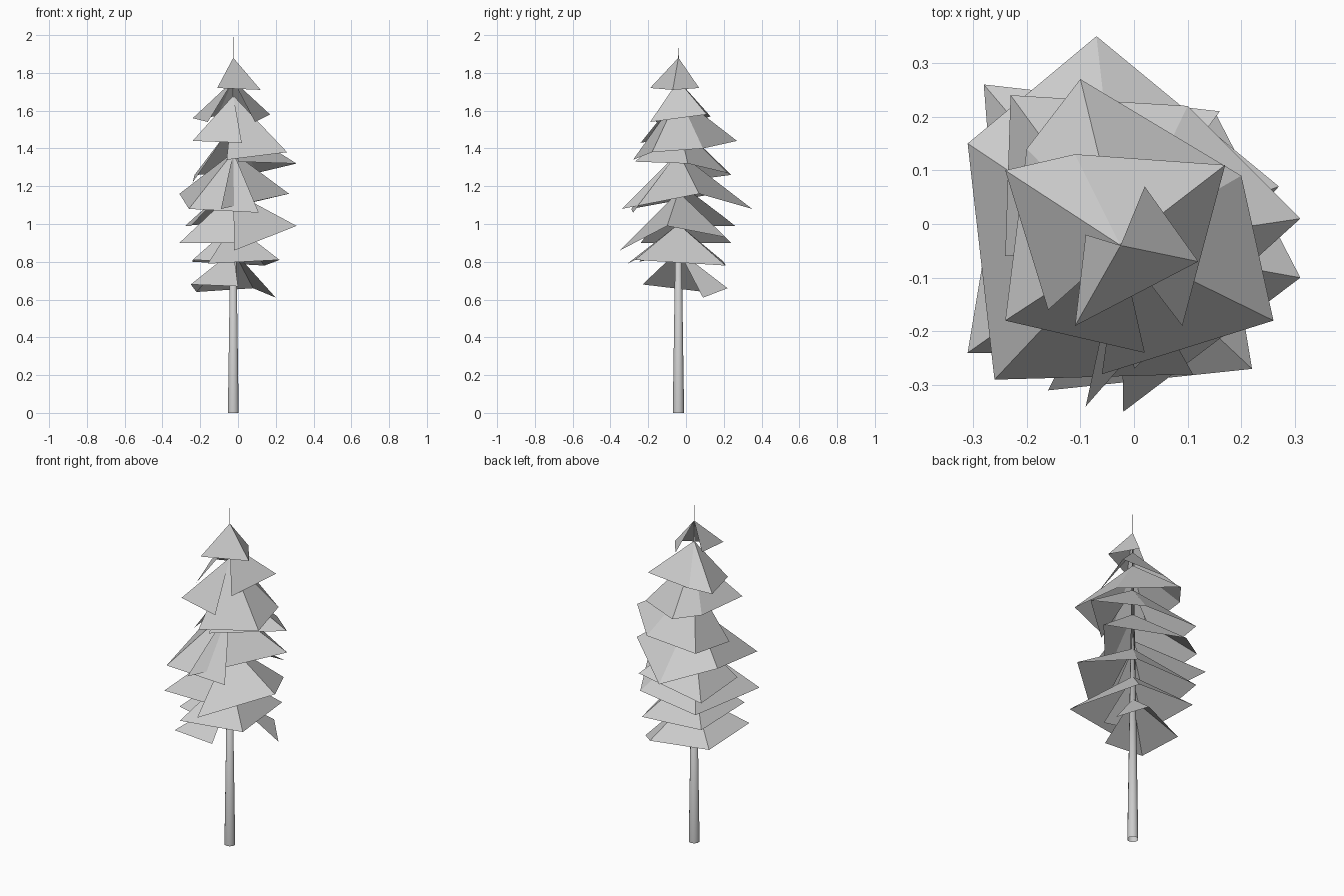
import bpy
import bmesh
from mathutils import Vector

default_cube = bpy.data.objects.get("Cube")
if default_cube:
    bpy.data.objects.remove(default_cube, do_unlink=True)

AXIS_X, AXIS_Y = -0.025, -0.04


def make_material(name, colour):
    material = bpy.data.materials.new(name)
    material.use_nodes = True
    material.diffuse_color = colour
    for node in material.node_tree.nodes:
        if node.type == "BSDF_PRINCIPLED":
            node.inputs["Base Color"].default_value = colour
    return material


light_grey = make_material("light grey", (0.6, 0.6, 0.6, 1))


def add_object(name, bm):
    mesh = bpy.data.meshes.new(name)
    bm.to_mesh(mesh)
    bm.free()
    mesh.materials.append(light_grey)
    created = bpy.data.objects.new(name, mesh)
    bpy.context.scene.collection.objects.link(created)
    return created


def add_bough_tier(name, apex_height, corners):
    """Folded skirt of boughs: a fan from the trunk to the drooping corners,
    counter-clockwise, whose two ends are left unjoined.
    All positions are given in hundredths of a unit."""
    bm = bmesh.new()
    apex = bm.verts.new((AXIS_X, AXIS_Y, apex_height / 100))
    rim = [bm.verts.new(Vector(corner) / 100) for corner in corners]
    for start, end in zip(rim, rim[1:]):
        bm.faces.new((apex, start, end))
    add_object(name, bm)


# Slender open-ended trunk tapering to a needle above the boughs
bm = bmesh.new()
bmesh.ops.create_cone(bm, cap_ends=False, segments=10,
                      radius1=0.03, radius2=0, depth=2)
bmesh.ops.translate(bm, verts=bm.verts, vec=(AXIS_X, AXIS_Y, 1))
trunk = add_object("trunk", bm)
bpy.context.view_layer.objects.active = trunk
trunk.select_set(True)
bpy.ops.object.shade_smooth_by_angle(angle=1)
trunk.select_set(False)

# Upper boughs
add_bough_tier("crown_boughs", 188, [
    (-9, -2, 172), (-11, -19, 172), (12, -7, 171), (2, 7, 172)])
add_bough_tier("second_boughs", 176, [
    (9, -19, 154), (17, 11, 158), (-11, 13, 157),
    (-24, 10, 156), (-16, -16, 154)])
add_bough_tier("third_boughs", 168, [
    (-6, -28, 134), (26, -18, 138), (20, 9, 140), (-10, 27, 144),
    (-20, 14, 144), (-24, -18, 144), (2, -24, 143)])

# Middle boughs
add_bough_tier("fourth_boughs", 153, [
    (0, -27, 133), (31, 1, 132), (10, 22, 127),
    (-23, 24, 126), (-24, -6, 122)])
add_bough_tier("fifth_boughs", 138, [
    (-9, -34, 108), (27, 7, 116), (-7, 35, 108),
    (-31, 15, 116), (-26, -29, 108), (11, -28, 106)])
add_bough_tier("sixth_boughs", 122, [
    (16, 21, 103), (-28, 26, 99), (-25, -12, 99)])

# Lower boughs
add_bough_tier("seventh_boughs", 117, [
    (-2, -35, 86), (31, -10, 99), (15, 21, 93),
    (-23, 24, 90), (-31, -24, 90), (-2, -24, 90)])
add_bough_tier("eighth_boughs", 100, [
    (-16, -31, 79), (22, -27, 81), (14, 21, 78),
    (-24, 20, 80), (-24, -20, 81), (0, -25, 80)])
add_bough_tier("lowest_boughs", 86, [
    (20, 9, 61), (8, 22, 66), (-22, 10, 64), (-25, -23, 68), (0, -24, 67)])
